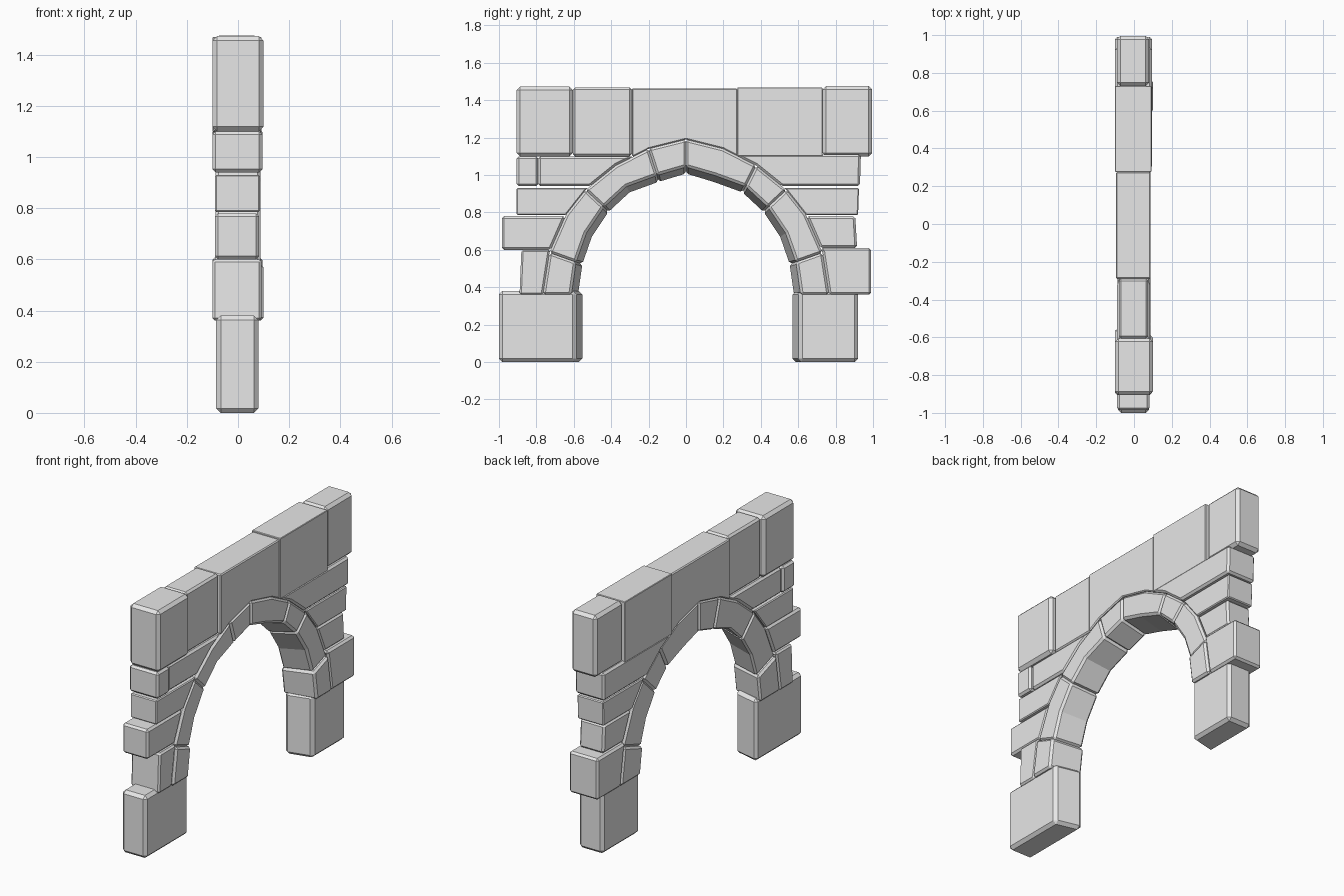
import bpy
import bmesh
from mathutils import Vector

cube = bpy.data.objects.get("Cube")
if cube:
    bpy.data.objects.remove(cube, do_unlink=True)

# One plain stone colour
stone_grey = bpy.data.materials.new("stone_grey")
stone_grey.use_nodes = True
grey = (0.8, 0.8, 0.8, 1)
stone_grey.diffuse_color = grey
stone_grey.node_tree.nodes["Principled BSDF"].inputs["Base Color"].default_value = grey

SPRING = 0.36   # height where the arch starts
SPLAY = 0.04    # how far the opening narrows towards the -x side

# Half profile of the arch ring, from springing to crown, as (y, z)
outer = [(.765, SPRING), (.73, .585), (.64, .79), (.537, .92),
         (.375, 1.05), (.2, 1.14), (0, 1.19)]
inner = [(.615, SPRING), (.59, .535), (.535, .69), (.44, .83),
         (.32, .94), (.155, 1.0), (0, 1.045)]


def towards_opening(point):
    """Shift an opening-side corner for the splayed inner face."""
    here = Vector(point)
    centre = Vector((0, min(here.y, SPRING)))
    return here + (centre - here).normalized() * SPLAY


def stone(name, wall_points, opening_points, x_min, x_max, bevel=0.012):
    """Extrude an outline in the y-z plane into a chamfered stone."""
    front = list(wall_points) + list(opening_points)
    back = list(wall_points) + [towards_opening(p) for p in opening_points]
    bm = bmesh.new()
    near = [bm.verts.new((x_max, p[0], p[1])) for p in front]
    far = [bm.verts.new((x_min, p[0], p[1])) for p in back]
    bm.faces.new(near)
    bm.faces.new(far[::-1])
    count = len(near)
    for i in range(count):
        j = (i + 1) % count
        bm.faces.new((near[i], far[i], far[j], near[j]))
    bmesh.ops.recalc_face_normals(bm, faces=bm.faces[:])
    mesh = bpy.data.meshes.new(name)
    bm.to_mesh(mesh)
    bm.free()
    mesh.materials.append(stone_grey)
    obj = bpy.data.objects.new(name, mesh)
    bpy.context.collection.objects.link(obj)
    chamfer = obj.modifiers.new("chamfer", "BEVEL")
    chamfer.width = bevel
    chamfer.segments = 1
    chamfer.limit_method = "ANGLE"
    chamfer.angle_limit = 0.6
    return obj


def mirrored(points, side):
    return [(side * y, z) for y, z in points]


def ring_y(height):
    """Distance of the arch's outer edge from the middle at a height."""
    for (ya, za), (yb, zb) in zip(outer, outer[1:]):
        if za <= height <= zb:
            return ya + (yb - ya) * (height - za) / (zb - za)
    return outer[-1][0]


def ring_z(distance):
    """Height of the arch's outer edge at a distance from the middle."""
    for (ya, za), (yb, zb) in zip(outer, outer[1:]):
        if yb <= distance <= ya:
            return za + (zb - za) * (distance - ya) / (yb - ya)
    return SPRING


def arch_half(label, side, breaks):
    """Cut one half of the ring into wedge stones at the given stations."""
    for number, (a, b) in enumerate(zip(breaks, breaks[1:])):
        is_springer = number == 0
        name = label + ("_springer" if is_springer else "_arch_stone_" + str(number))
        half_depth = 0.1 if is_springer else 0.088
        stone(name, mirrored(outer[a:b + 1], side),
              mirrored(inner[a:b + 1][::-1], side), -half_depth, half_depth)


def course(name, side, end_low, end_high, low, high, x_min, x_max):
    """A wall stone running from the free end to the arch ring."""
    between = [p for p in outer if low < p[1] < high]
    edge = [(ring_y(low), low)] + between + [(ring_y(high), high)]
    outline = [(end_high, high), (end_low, low)] + edge
    stone(name, mirrored(outline, side), [], x_min, x_max)


def lintel(name, start, end, top, x_min, x_max, bevel=0.012):
    """A top stone whose underside rides over the arch ring."""
    base = 1.1
    stops = {start, end, ring_y(base), -ring_y(base)}
    stops |= {s * y for y, z in outer for s in (-1, 1) if z > base}
    under = [(y, max(base, ring_z(abs(y))))
             for y in sorted(stops) if start <= y <= end]
    stone(name, [(end, top), (start, top)] + under, [], x_min, x_max, bevel)


# Piers with splayed inner faces
stone("front_pier", [(-.6 - .4, .38), (-1, 0)], [(-.59, 0), (-.59, .38)], -.085, .08, .018)
stone("back_pier", [(.92, .38), (.92, 0)], [(.605, 0), (.605, .38)], -.085, .08, .018)

# Arch ring, jointed differently on each side
arch_half("front", -1, [0, 1, 3, 5, 6])
arch_half("back", 1, [0, 1, 3, 4, 6])

# Wall courses on the front half
course("front_course_low", -1, .89, .88, SPRING, .6, -.1, .092)
course("front_course_second", -1, .985, .985, .6, .78, -.09, .082)
course("front_course_third", -1, .905, .905, .785, .93, -.09, .085)
course("front_course_top", -1, .79, .79, .94, 1.1, -.09, .085)
stone("front_end_stone", [(-.905, 1.1), (-.905, .94), (-.79, .94), (-.79, 1.1)],
      [], -.1, .095)

# Wall courses on the back half
course("back_course_low", 1, .99, .99, SPRING, .61, -.1, .095)
course("back_course_second", 1, .915, .905, .61, .78, -.085, .08)
course("back_course_third", 1, .92, .925, .785, .93, -.09, .085)
course("back_course_top", 1, .93, .935, .94, 1.11, -.1, .095)

# Top row of large stones
lintel("front_corner_lintel", -.905, -.605, 1.472, -.1, .1, .018)
lintel("front_lintel", -.605, -.29, 1.468, -.08, .075)
lintel("crown_lintel", -.29, .275, 1.462, -.095, .088, .006)
lintel("back_lintel", .275, .73, 1.468, -.1, .092)
lintel("back_corner_lintel", .73, .995, 1.475, -.09, .08, .018)
